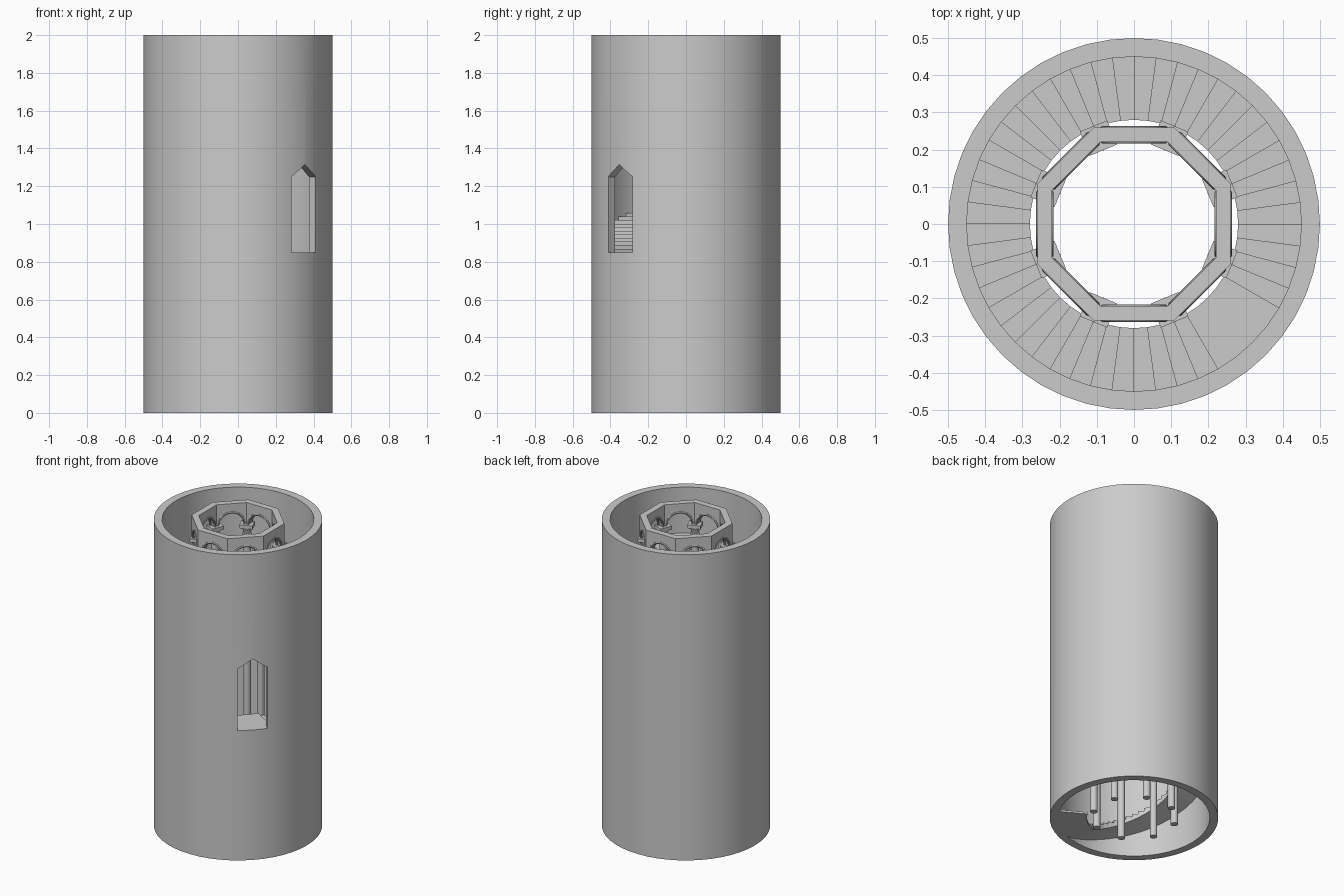
import bpy, bmesh
from math import sin, cos, tan, pi, radians
from mathutils import Matrix, Vector

if "Cube" in bpy.data.objects:
    bpy.data.objects.remove(bpy.data.objects["Cube"])

R_OUT, R_IN, R_WELL, H = 0.5, 0.45, 0.28, 2.0
STEP = 7.5
SPRING = 1.86
AP_OUT, AP_IN, R_ARCH = 0.26, 0.22, 0.08


def finish(bm, name, smooth=False):
    bmesh.ops.recalc_face_normals(bm, faces=bm.faces)
    me = bpy.data.meshes.new(name)
    bm.to_mesh(me)
    bm.free()
    ob = bpy.data.objects.new(name, me)
    bpy.context.collection.objects.link(ob)
    if smooth:
        bpy.context.view_layer.objects.active = ob
        ob.select_set(True)
        bpy.ops.object.shade_smooth_by_angle(angle=radians(30))
        ob.select_set(False)
    return ob


def polar(r, deg, z):
    a = radians(deg)
    return Vector((r * cos(a), r * sin(a), z))


def loft(bm, rings, caps=True, closed=False):
    """Skin a list of equally sized point rings."""
    vs = [[bm.verts.new(p) for p in ring] for ring in rings]
    n = len(vs[0])
    pairs = list(zip(vs, vs[1:])) + ([(vs[-1], vs[0])] if closed else [])
    for a, b in pairs:
        for i in range(n):
            j = (i + 1) % n
            bm.faces.new((a[i], a[j], b[j], b[i]))
    if caps and not closed:
        bm.faces.new(vs[0])
        bm.faces.new(vs[-1])


def wedge(bm, a0, a1, top, low0, low1, r_out=0.451):
    """Sector block with a flat top and a sloping underside."""
    def section(a, low):
        return [polar(R_WELL, a, low), polar(r_out, a, low),
                polar(r_out, a, top), polar(R_WELL, a, top)]
    loft(bm, [section(a0, low0), section(a1, low1)])


# tower shell
bm = bmesh.new()
loft(bm, [[polar(R_OUT, a, 0), polar(R_OUT, a, H), polar(R_IN, a, H), polar(R_IN, a, 0)]
          for a in [i * STEP for i in range(48)]], closed=True)
shell = finish(bm, "tower_wall", True)

# pointed window cut through the wall at the front right
bm = bmesh.new()
outline = [(-0.09, 0.85), (0.09, 0.85), (0.09, 1.25), (0, 1.315), (-0.09, 1.25)]
turn = Matrix.Rotation(radians(-45), 4, 'Z')
loft(bm, [[turn @ Vector((d, y, z)) for y, z in outline] for d in (0.36, 0.6)])
cutter = finish(bm, "window_cutter")
cutter.hide_render = True
cutter.hide_viewport = True
mod = shell.modifiers.new("window", 'BOOLEAN')
mod.object = cutter
mod.operation = 'DIFFERENCE'
mod.solver = 'EXACT'

# landings stacked at the window bearing
for name, top, thick in (("ground_landing", 0.012, 0.012),
                         ("window_landing", 0.85, 0.035), ("top_landing", 1.7, 0.035)):
    bm = bmesh.new()
    for i in range(4):
        a = -30 - i * STEP
        wedge(bm, a, a - STEP, top, top - thick, top - thick)
    finish(bm, name)

# two spiral flights rising clockwise between landings
rise = 0.85 / 45
for name, z0 in (("lower_stair_flight", 0.0), ("upper_stair_flight", 0.85)):
    bm = bmesh.new()
    for k in range(44):
        a = -60 - k * STEP
        low = z0 + k * rise - 0.025
        wedge(bm, a, a - STEP, z0 + (k + 1) * rise, max(low, 0), max(low + rise, 0))
    finish(bm, name)

# columns with flared capitals and square abaci
for i in range(8):
    ang = 22.5 + 45 * i
    c = polar(0.25, ang, 0)
    bm = bmesh.new()
    profile = [(0.022, 0), (0.022, 1.785), (0.028, 1.788), (0.028, 1.798),
               (0.022, 1.801), (0.026, 1.82), (0.036, 1.84)]
    loft(bm, [[c + polar(r, 22.5 * j, z) for j in range(16)] for r, z in profile])
    finish(bm, "column", True)
    bm = bmesh.new()
    bmesh.ops.create_cube(bm, size=1, matrix=Matrix.Translation(c + Vector((0, 0, 1.85)))
                          @ Matrix.Rotation(radians(ang), 4, 'Z')
                          @ Matrix.Diagonal((0.07, 0.08, 0.022, 1)))
    finish(bm, "abacus")

# octagonal arcade: one mitred arch panel and its mouldings per side
N = 20
for i in range(8):
    rot = Matrix.Rotation(radians(45 * i), 4, 'Z')
    arch = [(-R_ARCH * cos(pi * t / N), SPRING + R_ARCH * sin(pi * t / N)) for t in range(N + 1)]
    bm = bmesh.new()
    rings = []
    for ap in (AP_OUT, AP_IN):
        hw = ap * tan(pi / 8)
        pts = arch + [(hw, SPRING), (hw, H), (-hw, H), (-hw, SPRING)]
        rings.append([rot @ Vector((ap, y, z)) for y, z in pts])
    loft(bm, rings)
    finish(bm, "arch_panel")
    bm = bmesh.new()
    for ap in (AP_OUT - 0.004, AP_IN + 0.004):
        tube = []
        for t in range(N + 1):
            b = pi * t / N
            ring = []
            for s in range(8):
                q = 2 * pi * s / 8
                r = R_ARCH + 0.002 + 0.008 * cos(q)
                ring.append(rot @ Vector((ap + 0.008 * sin(q), -r * cos(b), SPRING + r * sin(b))))
            tube.append(ring)
        loft(bm, tube)
    finish(bm, "arch_moulding", True)
